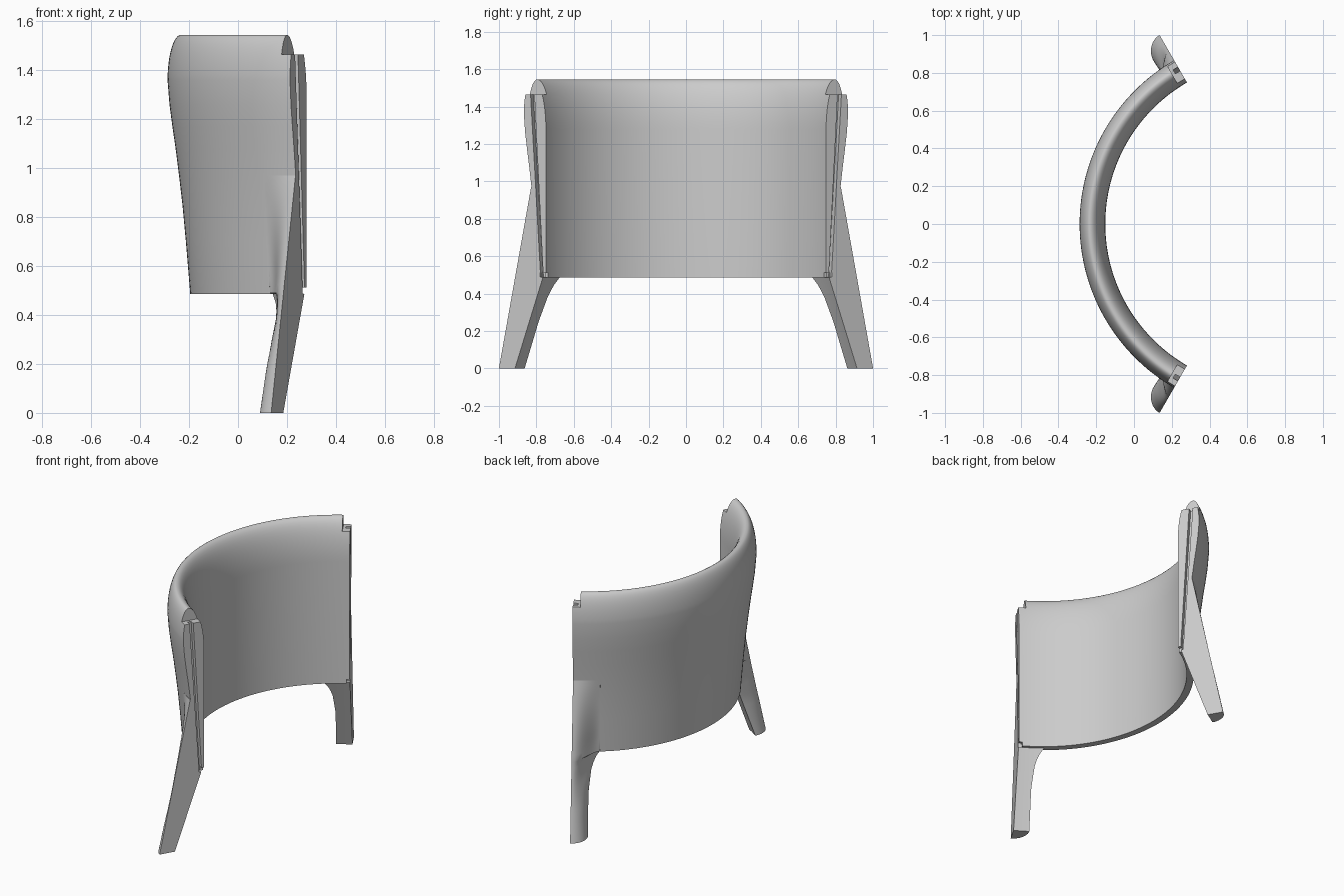
import bpy, bmesh, math
from mathutils import Vector

cube = bpy.data.objects.get("Cube")
if cube:
    bpy.data.objects.remove(cube, do_unlink=True)

CX = 0.713                   # centre of the curved back
HALF = math.radians(60)      # half of its sweep
BOTTOM, LEDGE = 0.485, 1.465

grey = bpy.data.materials.new("plain grey")
grey.use_nodes = True
grey.diffuse_color = (0.6, 0.6, 0.6, 1)
grey.node_tree.nodes["Principled BSDF"].inputs["Base Color"].default_value = (0.6, 0.6, 0.6, 1)


def lerp_table(table, z):
    for (z0, v0), (z1, v1) in zip(table, table[1:]):
        if z <= z1:
            return v0 + (v1 - v0) * max(0, z - z0) / (z1 - z0)
    return table[-1][1]


def smooth_step(a, b, v):
    v = min(1, max(0, (v - a) / (b - a)))
    return v * v * (3 - 2 * v)


def end_point(side, t, r, z):
    """Point by distance t in from the end plane, radius r along it, and height."""
    s, c = math.sin(HALF), math.cos(HALF)
    return Vector((CX - r * c - t * s, side * (r * s - t * c), z))


def loft(name, rings):
    """Closed solid through rings of equal point counts."""
    bm = bmesh.new()
    loops = [[bm.verts.new(p) for p in ring] for ring in rings]
    n = len(loops[0])
    for a, b in zip(loops, loops[1:]):
        for i in range(n):
            j = (i + 1) % n
            bm.faces.new((a[i], a[j], b[j], b[i]))
    bm.faces.new(loops[0])
    bm.faces.new(loops[-1])
    bmesh.ops.recalc_face_normals(bm, faces=bm.faces)
    mesh = bpy.data.meshes.new(name)
    bm.to_mesh(mesh)
    bm.free()
    mesh.materials.append(grey)
    obj = bpy.data.objects.new(name, mesh)
    bpy.context.collection.objects.link(obj)
    return obj


def activate(obj):
    bpy.ops.object.select_all(action='DESELECT')
    obj.select_set(True)
    bpy.context.view_layer.objects.active = obj


def cut(obj, side, t1, z0, z1, low, high):
    """Cut a slot at one end; low and high are its radius ranges."""
    cutter = loft("cutter", [[end_point(side, t, r, z) for t, r in
                              ((-0.05, a), (t1, a), (t1, b), (-0.05, b))]
                             for z, (a, b) in ((z0, low), (z1, high))])
    cutter.hide_render = True
    mod = obj.modifiers.new("slot", 'BOOLEAN')
    mod.operation, mod.solver, mod.object = 'DIFFERENCE', 'EXACT', cutter
    activate(obj)
    bpy.ops.object.modifier_apply(modifier=mod.name)
    bpy.data.objects.remove(cutter, do_unlink=True)


# Curved back: profile with a rounded top, swept through the arc
OUTER = [(BOTTOM, 0.908), (0.7, 0.926), (0.85, 0.940), (0.97, 0.954),
         (1.08, 0.968), (1.17, 0.981), (1.26, 0.993), (1.36, 1.001)]
profile = [(r, z) for z, r in OUTER]
for i in range(1, 13):
    a = math.pi / 2 * i / 12
    profile.append((0.946 + 0.055 * math.cos(a), 1.36 + 0.185 * math.sin(a)))
for i in range(1, 13):
    a = math.pi / 2 * (1 + i / 12)
    profile.append((0.946 + 0.081 * math.cos(a), 1.28 + 0.265 * math.sin(a)))
profile.append((0.865, BOTTOM))

STEPS = 64
angles = [HALF * (2 * i / STEPS - 1) for i in range(STEPS + 1)]
back = loft("curved_back", [[(CX - r * math.cos(a), r * math.sin(a), z)
                             for r, z in profile] for a in angles])

# Top ledge, slanted groove and lower notch at each end
for side in (1, -1):
    cut(back, side, 0.046, LEDGE, 1.7, (0.7, 1.2), (0.7, 1.2))
    cut(back, side, 0.03, 0.45, 1.5, (0.879, 0.895), (0.938, 0.962))
    cut(back, side, 0.02, 0.4, 0.512, (0.8, 0.9), (0.8, 0.9))

# Splayed legs: rounded at the foot, blending into the back higher up
DEPTH = [(0, 0.096), (0.25, 0.092), (0.38, 0.105), (0.44, 0.123),
         (BOTTOM, 0.155), (0.96, 0.16)]
HEIGHTS = ([BOTTOM * i / 14 for i in range(15)]
           + [0.49 + 0.48 * i / 14 for i in range(15)])


def leg_ring(side, z):
    depth = lerp_table(DEPTH, z)
    outer = 1.155 - 0.205 * z
    if z <= BOTTOM:
        inner = base = 1.057 - 0.172 * z / BOTTOM
    else:
        base = lerp_table(OUTER, z)
        inner = base - 0.006
    bulge = max(0.0, outer - base)
    w = smooth_step(0.15, 0.6, z)
    front, rear = [], []
    for i in range(17):
        u = math.sin(math.pi / 2 * i / 16)
        t = depth * u
        f = ((1 - w) * math.sqrt(max(0, 1 - u * u))
             + w * (0.5 + 0.5 * math.cos(math.pi * u)))
        drop = math.sqrt(base * base - t * t) - base
        front.append(end_point(side, t, base + drop + bulge * f, z))
        rear.append(end_point(side, t, inner + drop - 0.001, z))
    return front + rear[::-1]


legs = [loft(name, [leg_ring(side, z) for z in HEIGHTS])
        for name, side in (("back_leg", 1), ("front_leg", -1))]

for obj in [back] + legs:
    activate(obj)
    bpy.ops.object.shade_smooth_by_angle(angle=math.radians(32))
